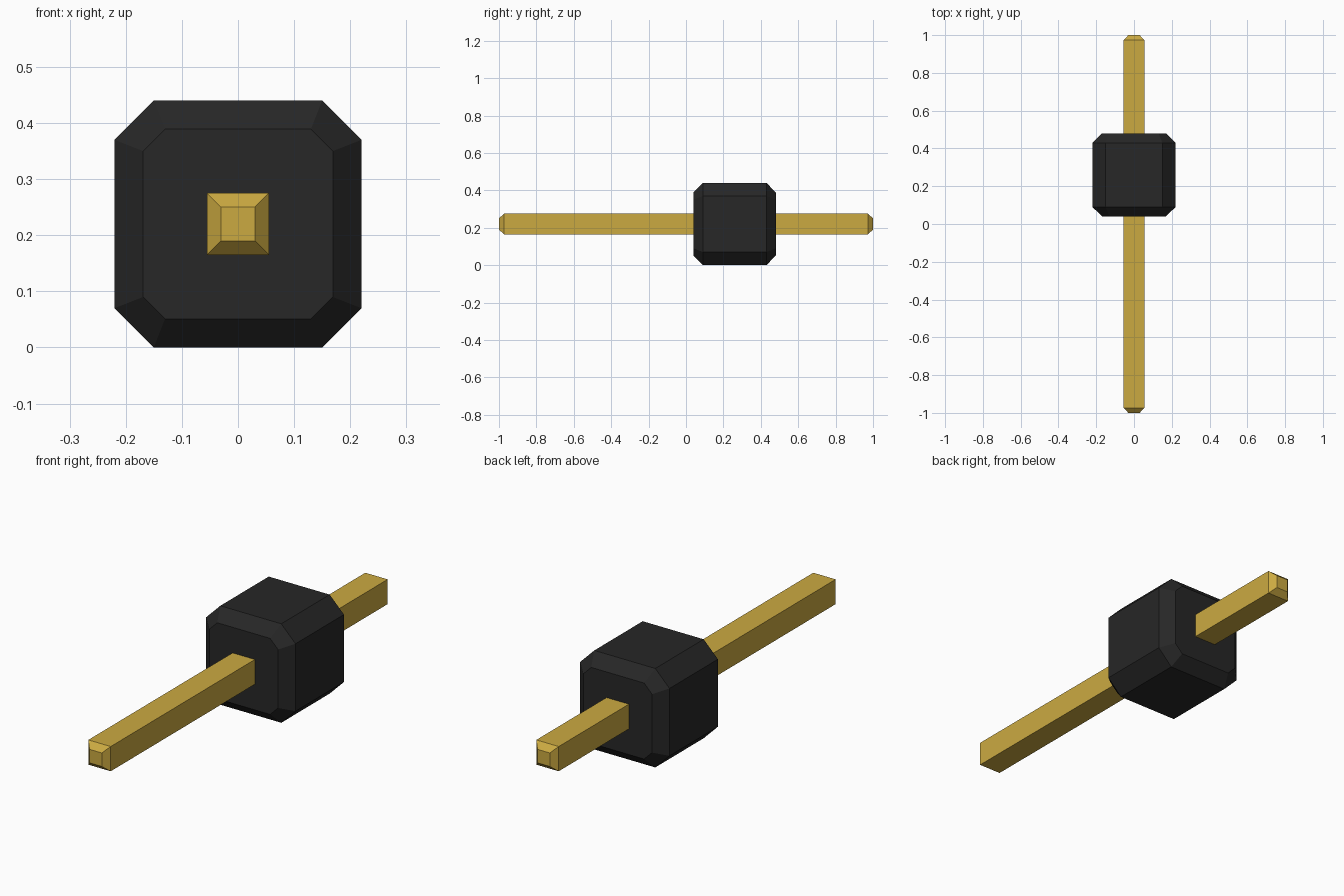
import bpy
import bmesh

cube = bpy.data.objects.get("Cube")
if cube:
    bpy.data.objects.remove(cube, do_unlink=True)

CENTRE_Z = 0.22


def make_material(name, rgb, metallic, roughness):
    mat = bpy.data.materials.new(name)
    mat.use_nodes = True
    mat.diffuse_color = (*rgb, 1)
    shader = mat.node_tree.nodes["Principled BSDF"]
    shader.inputs["Base Color"].default_value = (*rgb, 1)
    shader.inputs["Metallic"].default_value = metallic
    shader.inputs["Roughness"].default_value = roughness
    return mat


def square(half):
    return [(-half, -half), (half, -half), (half, half), (-half, half)]


def octagon(half, flat):
    """Square with cut corners; flat is half the length of each straight side."""
    return [(-flat, -half), (flat, -half), (half, -flat), (half, flat),
            (flat, half), (-flat, half), (-half, flat), (-half, -flat)]


def loft(name, sections, mat):
    """Join (y, outline) cross-sections along y and cap both ends."""
    bm = bmesh.new()
    rings = [[bm.verts.new((x, y, z + CENTRE_Z)) for x, z in outline]
             for y, outline in sections]
    for a, b in zip(rings, rings[1:]):
        n = len(a)
        for i in range(n):
            j = (i + 1) % n
            bm.faces.new((a[i], a[j], b[j], b[i]))
    bm.faces.new(rings[0])
    bm.faces.new(rings[-1])
    bmesh.ops.recalc_face_normals(bm, faces=bm.faces[:])
    mesh = bpy.data.meshes.new(name)
    bm.to_mesh(mesh)
    bm.free()
    mesh.materials.append(mat)
    obj = bpy.data.objects.new(name, mesh)
    bpy.context.collection.objects.link(obj)
    return obj


gold = make_material("gold metal", (0.60, 0.40, 0.053), 0.0, 0.4)
black = make_material("black plastic", (0.02, 0.02, 0.02), 0.0, 0.6)

# Long square pin with tapered tips
tip, shaft = square(0.03), square(0.055)
loft("pin", [(-1.0, tip), (-0.973, shaft), (0.973, shaft), (1.0, tip)], gold)

# Chamfered block around the pin
end, middle = octagon(0.169, 0.13), octagon(0.22, 0.15)
loft("housing", [(0.04, end), (0.09, middle), (0.43, middle), (0.48, end)], black)
